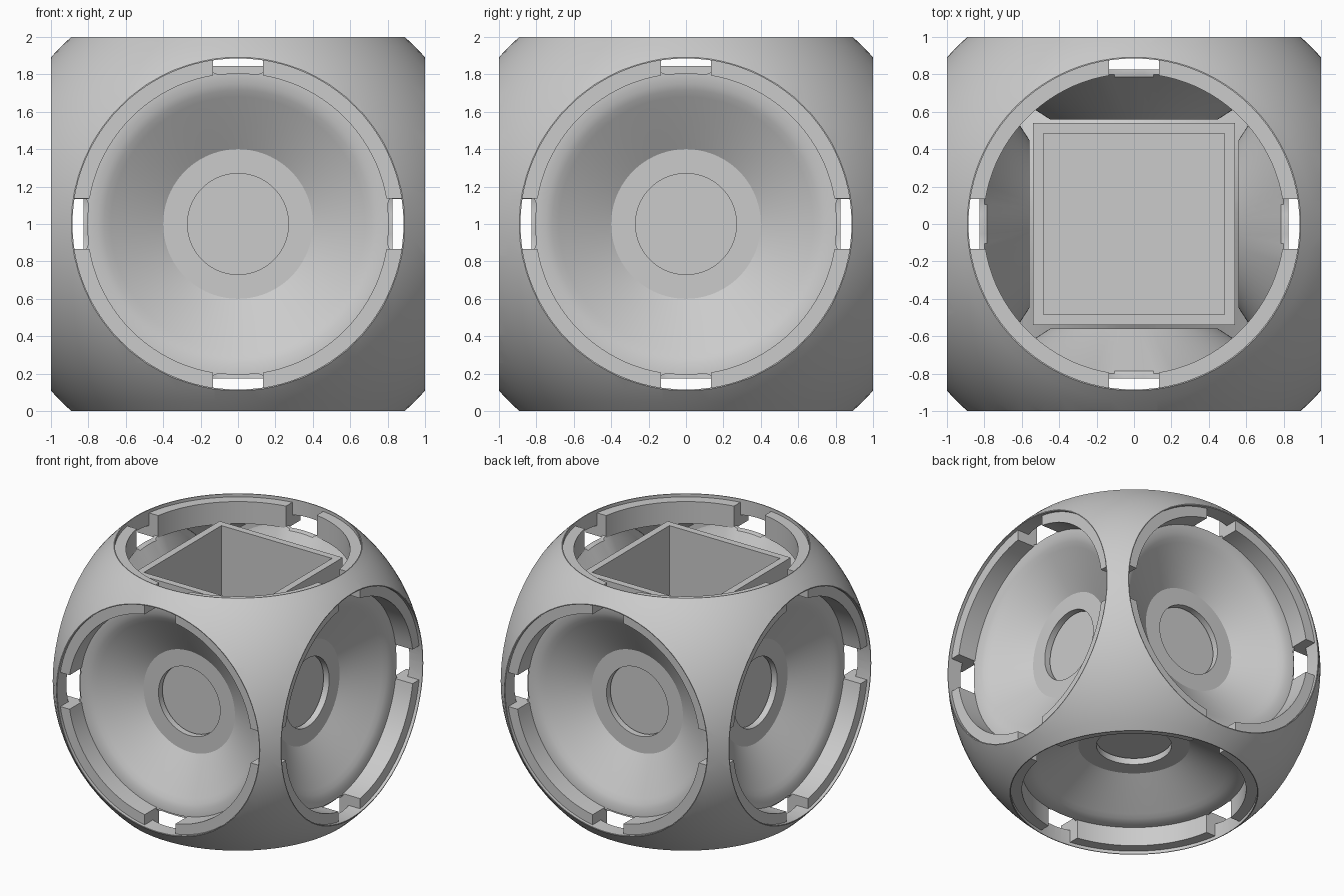
import bpy, bmesh, math
from mathutils import Matrix, Vector

if "Cube" in bpy.data.objects:
    bpy.data.objects.remove(bpy.data.objects["Cube"])

CENTRE = Vector((0, 0, 1))
SEG = 96


def finish(bm, name, matrix=Matrix.Identity(4), angle=30):
    bmesh.ops.recalc_face_normals(bm, faces=bm.faces)
    mesh = bpy.data.meshes.new(name)
    bm.to_mesh(mesh)
    bm.free()
    mesh.transform(Matrix.Translation(CENTRE) @ matrix)
    obj = bpy.data.objects.new(name, mesh)
    bpy.context.collection.objects.link(obj)
    smooth(obj, angle)
    return obj


def smooth(obj, angle=30):
    bpy.ops.object.select_all(action='DESELECT')
    obj.select_set(True)
    bpy.context.view_layer.objects.active = obj
    bpy.ops.object.shade_smooth_by_angle(angle=math.radians(angle))


def boolean(obj, cutter, operation):
    mod = obj.modifiers.new("cut", 'BOOLEAN')
    mod.operation, mod.object, mod.solver = operation, cutter, 'EXACT'
    bpy.context.view_layer.objects.active = obj
    bpy.ops.object.modifier_apply(modifier=mod.name)
    bpy.data.objects.remove(cutter, do_unlink=True)


def sphere(name, radius):
    bm = bmesh.new()
    bmesh.ops.create_uvsphere(bm, u_segments=SEG, v_segments=SEG // 2, radius=radius)
    return finish(bm, name)


def cube(name, half):
    bm = bmesh.new()
    bmesh.ops.create_cube(bm, size=2 * half)
    return finish(bm, name)


def dish(name, matrix):
    # Closed profile (radius, distance from centre) spun around the face axis
    profile = [(.27, .56), (.27, .61), (.40, .61), (.68, .785), (.715, .805),
               (.75, .819), (.80, .825), (.84, .825), (.84, .80), (.80, .785), (.45, .56)]
    bm = bmesh.new()
    rows = []
    for i in range(SEG):
        a = math.tau * i / SEG
        rows.append([bm.verts.new((r * math.cos(a), r * math.sin(a), d)) for r, d in profile])
    n = len(profile)
    for i in range(SEG):
        p, q = rows[i], rows[(i + 1) % SEG]
        for j in range(n):
            k = (j + 1) % n
            # leave the rim open at the four notches
            bm.faces.new((p[j], q[j], q[k], p[k]))
    # trim the outer lip so that it stays clear of the through notches
    for v in bm.verts:
        a = math.atan2(v.co.y, v.co.x)
        near = abs((a + math.pi / 4) % (math.pi / 2) - math.pi / 4)
        if v.co.xy.length > .83 and near < math.radians(9.5):
            v.co.x *= .806 / .84
            v.co.y *= .806 / .84
    return finish(bm, name, matrix)


def ring(name, matrix):
    # Four wall segments with parallel-sided gaps between them
    steps = 20
    section = [(.805, .80), (.887, .80), (.887, .975), (.805, .975)]
    bm = bmesh.new()
    for quarter in range(4):
        rows = []
        for i in range(steps + 1):
            row = []
            for r, d in section:
                gap = math.asin(.135 / r)
                a = quarter * math.pi / 2 + gap + (math.pi / 2 - 2 * gap) * i / steps
                row.append(bm.verts.new((r * math.cos(a), r * math.sin(a), d)))
            rows.append(row)
        for p, q in zip(rows, rows[1:]):
            for j in range(4):
                k = (j + 1) % 4
                bm.faces.new((p[j], q[j], q[k], p[k]))
        bm.faces.new(rows[0])
        bm.faces.new(rows[-1])
    return finish(bm, name, matrix)


# Outer shell: hollow ball trimmed to a cube, pierced along all three axes
shell = sphere("outer_shell", 1.34)
boolean(shell, sphere("hollow", 1.19), 'DIFFERENCE')
boolean(shell, cube("trim", 1.0), 'INTERSECT')
for turn in (Matrix.Identity(4), Matrix.Rotation(math.pi / 2, 4, 'X'),
             Matrix.Rotation(math.pi / 2, 4, 'Y')):
    bm = bmesh.new()
    bmesh.ops.create_cone(bm, cap_ends=True, segments=SEG, radius1=.885, radius2=.885, depth=3)
    boolean(shell, finish(bm, "bore", turn), 'DIFFERENCE')
smooth(shell)

# Rings on all six faces, dishes on every face but the top
faces = {
    "top": Matrix.Identity(4),
    "bottom": Matrix.Rotation(math.pi, 4, 'X'),
    "front": Matrix.Rotation(math.pi / 2, 4, 'X'),
    "back": Matrix.Rotation(-math.pi / 2, 4, 'X'),
    "right": Matrix.Rotation(math.pi / 2, 4, 'Y'),
    "left": Matrix.Rotation(-math.pi / 2, 4, 'Y'),
}
for side, turn in faces.items():
    ring(side + "_ring", turn)
    if side != "top":
        dish(side + "_dish", turn)

# Open square box in the middle
bm = bmesh.new()
levels = [(.54, -.54), (.54, .845), (.485, .845), (.485, -.49)]
loops = [[bm.verts.new((x * h, y * h, z)) for x, y in ((-1, -1), (1, -1), (1, 1), (-1, 1))]
         for h, z in levels]
for p, q in zip(loops, loops[1:]):
    for j in range(4):
        k = (j + 1) % 4
        bm.faces.new((p[j], p[k], q[k], q[j]))
bm.faces.new(loops[0])
bm.faces.new(loops[-1])
finish(bm, "inner_box")
